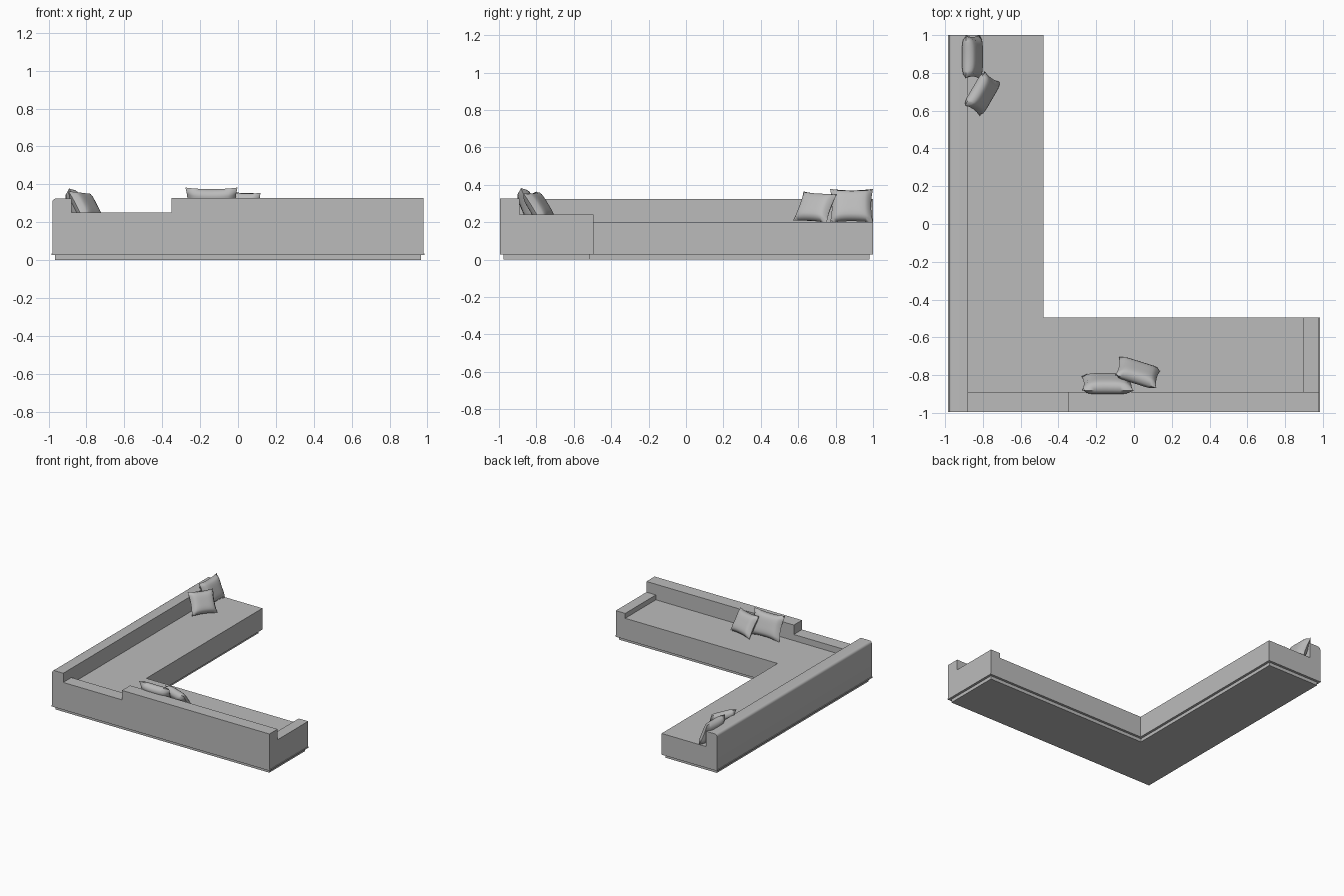
import bpy, bmesh, math
from mathutils import Matrix, Vector

cube = bpy.data.objects.get("Cube")
if cube:
    bpy.data.objects.remove(cube, do_unlink=True)


def material(name, value):
    m = bpy.data.materials.new(name)
    m.use_nodes = True
    col = (value, value, value, 1)
    m.diffuse_color = col
    m.node_tree.nodes["Principled BSDF"].inputs["Base Color"].default_value = col
    return m


FABRIC = material("grey fabric", 0.5)


def finish(name, bm, angle=35):
    mesh = bpy.data.meshes.new(name)
    bm.to_mesh(mesh)
    bm.free()
    mesh.materials.append(FABRIC)
    ob = bpy.data.objects.new(name, mesh)
    bpy.context.collection.objects.link(ob)
    bpy.ops.object.select_all(action='DESELECT')
    ob.select_set(True)
    bpy.context.view_layer.objects.active = ob
    bpy.ops.object.shade_smooth_by_angle(angle=math.radians(angle))


def base_layer(name, inset, z0, z1):
    """L-shaped slab following the footprint, shrunk by inset."""
    lo, hi, i = -0.985 + inset, 0.985 - inset, inset
    front, inner_x, inner_y = -0.995 + i, -0.48 - i, -0.495 - i
    outline = [(lo, front), (hi, front), (hi, inner_y), (inner_x, inner_y),
               (inner_x, 1 - i), (lo, 1 - i)]
    bm = bmesh.new()
    face = bm.faces.new([bm.verts.new((x, y, z0)) for x, y in outline])
    ext = bmesh.ops.extrude_face_region(bm, geom=[face])
    top = [g for g in ext["geom"] if isinstance(g, bmesh.types.BMVert)]
    bmesh.ops.translate(bm, verts=top, vec=(0, 0, z1 - z0))
    bmesh.ops.recalc_face_normals(bm, faces=bm.faces)
    finish(name, bm)


base_layer("plinth", 0.02, 0, 0.027)
base_layer("base_board", 0, 0.027, 0.036)

# Upholstery plan: each cell of the floor plan belongs to one part
FLOOR = 0.036
XS = [-0.98, -0.88, -0.48, -0.35, 0.28, 0.895, 0.98]
YS = [-0.995, -0.89, -0.495, 0.257, 1.0]
HEIGHT = {"side_back": 0.325, "front_back_low": 0.25, "front_back_high": 0.327,
          "armrest": 0.24, "seat": 0.2, None: FLOOR}


def part_at(i, j):
    """Part that fills plan column i, row j."""
    if not (0 <= i < len(XS) - 1 and 0 <= j < len(YS) - 1):
        return None
    if i == 0:
        return "side_back"
    if j == 0:
        return "front_back_low" if XS[i] < -0.36 else "front_back_high"
    if j == 1:
        return "armrest" if i == len(XS) - 2 else "seat"
    return "seat" if i == 1 else None


def upholstery(part):
    """Tops of the part's cells and the walls that rise above neighbours."""
    bm = bmesh.new()
    top = HEIGHT[part]

    def quad(points):
        bm.faces.new([bm.verts.new(p) for p in points])

    for i in range(len(XS) - 1):
        for j in range(len(YS) - 1):
            if part_at(i, j) != part:
                continue
            ring = [(XS[i], YS[j]), (XS[i + 1], YS[j]),
                    (XS[i + 1], YS[j + 1]), (XS[i], YS[j + 1])]
            quad([(x, y, top) for x, y in ring])
            for k, (di, dj) in enumerate([(0, -1), (1, 0), (0, 1), (-1, 0)]):
                low = HEIGHT[part_at(i + di, j + dj)]
                if low < top:
                    a, b = ring[k], ring[(k + 1) % 4]
                    quad([(*a, low), (*b, low), (*b, top), (*a, top)])
    bmesh.ops.remove_doubles(bm, verts=bm.verts, dist=0.0001)
    if part == "side_back":
        # Rounded outer top edge
        edges = [e for e in bm.edges
                 if all(v.co.x < -0.97 and v.co.z > 0.32 for v in e.verts)]
        bmesh.ops.bevel(bm, geom=edges, offset=0.02, segments=4,
                        profile=0.5, affect='EDGES')
    finish(part, bm)


for part in HEIGHT:
    if part:
        upholstery(part)


def pillow(name, loc, width, height, depth, turn, lean, roll=0):
    """Stuffed square with pinched corners, leaning back on its lower edge."""
    n = 12
    bm = bmesh.new()
    for side in (-1, 1):
        rows = []
        for j in range(n + 1):
            v = 2 * j / n - 1
            row = []
            for i in range(n + 1):
                u = 2 * i / n - 1
                bulge = ((1 - u ** 4) * (1 - v ** 4)) ** 0.5
                row.append(bm.verts.new((
                    u * width / 2 * (0.91 + 0.09 * v * v),
                    side * depth / 2 * bulge,
                    v * height / 2 * (0.91 + 0.09 * u * u))))
            rows.append(row)
        for a, b in zip(rows, rows[1:]):
            for i in range(n):
                bm.faces.new((a[i], a[i + 1], b[i + 1], b[i]))
    bmesh.ops.remove_doubles(bm, verts=bm.verts, dist=0.0001)
    bmesh.ops.recalc_face_normals(bm, faces=bm.faces)
    rot = (Matrix.Rotation(math.radians(turn), 4, 'Z')
           @ Matrix.Rotation(math.radians(lean), 4, 'X')
           @ Matrix.Rotation(math.radians(roll), 4, 'Y'))
    bmesh.ops.transform(bm, matrix=Matrix.Translation(Vector(loc)) @ rot, verts=bm.verts)
    finish(name, bm, 60)


# Pillows resting against both backs
pillow("front_pillow_large", (-0.14, -0.845, 0.29), 0.275, 0.2, 0.08, 0, 22)
pillow("front_pillow_small", (0.02, -0.787, 0.281), 0.23, 0.185, 0.075, -19, 32, 3)
pillow("side_pillow_large", (-0.855, 0.885, 0.288), 0.23, 0.195, 0.08, -90, 22)
pillow("side_pillow_small", (-0.803, 0.69, 0.28), 0.21, 0.185, 0.075, -118, 32, -4)
